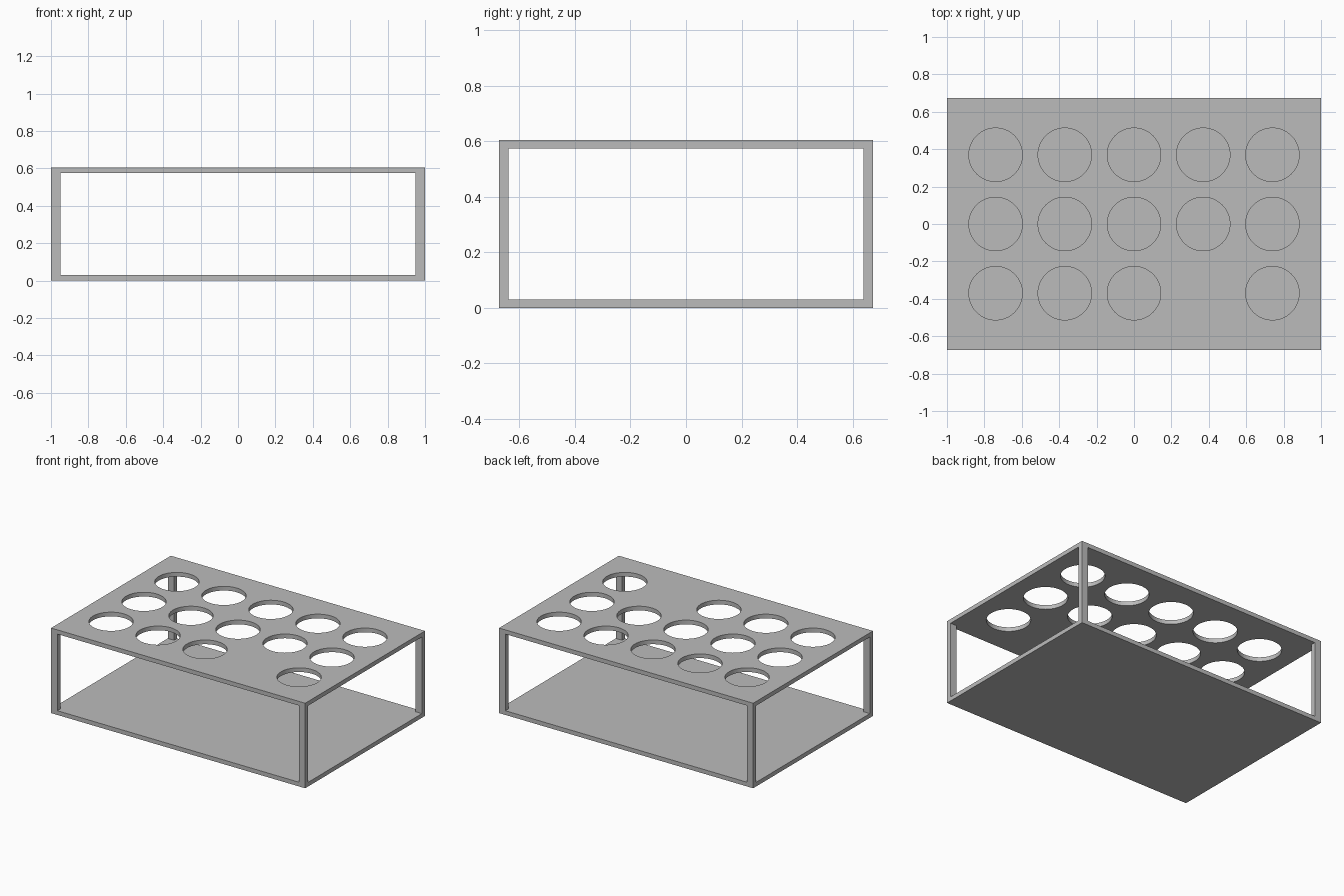
import bpy
import bmesh
from mathutils import Matrix, Vector

# Overall dimensions
WIDTH, DEPTH, HEIGHT = 2.0, 1.346, 0.605
PLATE = 0.03
POST_X, POST_Y = 0.05, 0.034
PITCH, RADIUS = 0.37, 0.143

default_cube = bpy.data.objects.get("Cube")
if default_cube:
    bpy.data.objects.remove(default_cube, do_unlink=True)

# Single material
grey = bpy.data.materials.new("plain grey")
grey.use_nodes = True
colour = (0.5, 0.5, 0.5, 1.0)
grey.diffuse_color = colour
grey.node_tree.nodes["Principled BSDF"].inputs["Base Color"].default_value = colour


def add_object(name, bm):
    mesh = bpy.data.meshes.new(name)
    bm.to_mesh(mesh)
    bm.free()
    mesh.materials.append(grey)
    obj = bpy.data.objects.new(name, mesh)
    bpy.context.collection.objects.link(obj)
    return obj


def add_box(name, centre, size):
    bm = bmesh.new()
    matrix = Matrix.Translation(centre) @ Matrix.Diagonal(Vector(size)).to_4x4()
    bmesh.ops.create_cube(bm, size=1, matrix=matrix)
    return add_object(name, bm)


# Solid floor and holed top plate
add_box("floor_plate", (0, 0, PLATE / 2), (WIDTH, DEPTH, PLATE))
top_z = HEIGHT - PLATE / 2
top = add_box("top_plate", (0, 0, top_z), (WIDTH, DEPTH, PLATE))

# Corner posts between the plates
for side, sx in (("right", -1), ("left", 1)):
    for end, sy in (("front", -1), ("back", 1)):
        add_box(f"{end}_{side}_post",
                (sx * (WIDTH - POST_X) / 2, sy * (DEPTH - POST_Y) / 2, HEIGHT / 2),
                (POST_X, POST_Y, HEIGHT - 2 * PLATE))

# Round holes on a five by three grid, with one place left solid
bm = bmesh.new()
for column in range(-2, 3):
    for row in range(-1, 2):
        if (column, row) == (1, -1):
            continue
        bmesh.ops.create_cone(
            bm, cap_ends=True, segments=64, radius1=RADIUS, radius2=RADIUS,
            depth=PLATE * 4,
            matrix=Matrix.Translation((column * PITCH, row * PITCH, top_z)))
cutter = add_object("hole_cutter", bm)
cutter.hide_render = True

cut = top.modifiers.new("holes", "BOOLEAN")
cut.operation = "DIFFERENCE"
cut.solver = "EXACT"
cut.object = cutter
bpy.ops.object.select_all(action="DESELECT")
top.select_set(True)
bpy.context.view_layer.objects.active = top
bpy.ops.object.modifier_apply(modifier=cut.name)
bpy.data.objects.remove(cutter, do_unlink=True)

# Smooth hole walls with sharp rims
bpy.ops.object.shade_smooth_by_angle()
